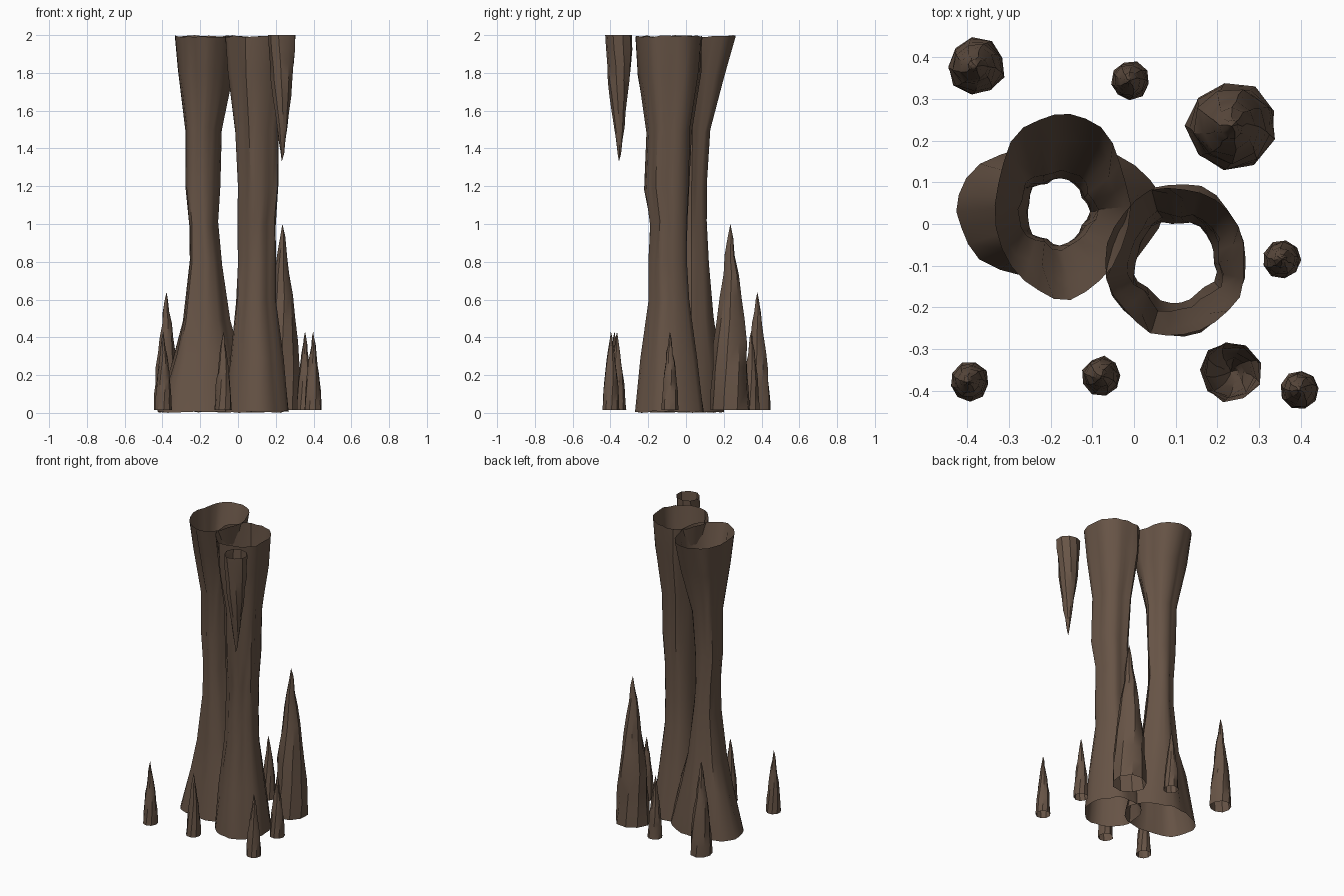
import bpy
import bmesh
import math
import random

random.seed(7)

default_cube = bpy.data.objects.get("Cube")
if default_cube:
    bpy.data.objects.remove(default_cube, do_unlink=True)

# One brown stone colour
stone = bpy.data.materials.new("brown stone")
stone.use_nodes = True
colour = (0.135, 0.088, 0.061, 1)
stone.diffuse_color = colour
shader = stone.node_tree.nodes["Principled BSDF"]
shader.inputs["Base Color"].default_value = colour
shader.inputs["Roughness"].default_value = 0.9


def make_object(name, bm, sharp_angle):
    mesh = bpy.data.meshes.new(name)
    bm.to_mesh(mesh)
    bm.free()
    mesh.materials.append(stone)
    obj = bpy.data.objects.new(name, mesh)
    bpy.context.collection.objects.link(obj)
    bpy.ops.object.select_all(action="DESELECT")
    obj.select_set(True)
    bpy.context.view_layer.objects.active = obj
    bpy.ops.object.shade_smooth_by_angle(angle=math.radians(sharp_angle))
    return obj


def skin(bm, lower, upper):
    """Join two rings of vertices with outward-facing quads."""
    count = len(lower)
    for i in range(count):
        j = (i + 1) % count
        bm.faces.new((lower[i], lower[j], upper[j], upper[i]))


def make_column(name, sections, phase, sides=26):
    """Open fluted tube; each section is z, x min, x max, y min, y max."""
    bm = bmesh.new()
    previous = None
    for z, x0, x1, y0, y1 in sections:
        is_end = z in (0, 2)
        depth = 0.02 if is_end else 0.06
        ring = []
        for i in range(sides):
            a = math.tau * i / sides
            flute = math.sin(5 * a + phase + z) + 0.6 * math.sin(8 * a + 2 * phase)
            r = 1 + depth * (flute - 0.4) + random.uniform(-depth, depth) / 3
            edge = random.uniform(0, 0.012) if is_end else random.uniform(-0.02, 0.02)
            ring.append(bm.verts.new((
                (x0 + x1) / 2 + (x1 - x0) / 2 * r * math.cos(a),
                (y0 + y1) / 2 + (y1 - y0) / 2 * r * math.sin(a),
                z - edge if z == 2 else z + edge)))
        if previous:
            skin(bm, previous, ring)
        previous = ring
    return make_object(name, bm, 40)


# Height fraction and radius fraction from the wide end to the tip
SPIKE = ((0, 1), (0.1, 0.95), (0.22, 0.88), (0.35, 0.8), (0.48, 0.66),
         (0.6, 0.52), (0.72, 0.38), (0.82, 0.25), (0.92, 0.13))


def make_spike(name, x, y, radius, base, tip, sides=9):
    """Open-ended knobbly cone rising or hanging from base to tip."""
    bm = bmesh.new()
    height = tip - base
    turn = random.uniform(0, math.tau)
    previous = None
    for level, width in SPIKE:
        r = radius * width
        cx = x + random.uniform(-0.06, 0.06) * radius * level
        cy = y + random.uniform(-0.06, 0.06) * radius * level
        ring = []
        for i in range(sides):
            a = turn + math.tau * i / sides + level * 0.6
            k = r * random.uniform(0.93, 1.05)
            wobble = random.uniform(0, 0.02) * height * (level > 0)
            ring.append(bm.verts.new((cx + k * math.cos(a), cy + k * math.sin(a),
                                      base + height * level + wobble)))
        if previous:
            skin(bm, previous, ring)
        previous = ring
    point = bm.verts.new((x, y, tip))
    for i in range(sides):
        bm.faces.new((previous[i], previous[(i + 1) % sides], point))
    if height < 0:
        bmesh.ops.reverse_faces(bm, faces=bm.faces[:])
    return make_object(name, bm, 35)


# Two full-height columns, flared at both ends
make_column("right_column", (
    (0, -0.43, 0.07, -0.14, 0.2),
    (0.3, -0.35, 0, -0.1, 0.17),
    (0.5, -0.3, -0.05, -0.08, 0.14),
    (0.8, -0.26, -0.09, -0.06, 0.12),
    (1, -0.26, -0.11, -0.05, 0.11),
    (1.2, -0.28, -0.1, -0.05, 0.11),
    (1.5, -0.28, -0.09, -0.06, 0.13),
    (1.8, -0.32, -0.03, -0.13, 0.21),
    (2, -0.335, -0.01, -0.18, 0.27)), 0.8)
make_column("left_column", (
    (0, -0.07, 0.27, -0.27, 0.1),
    (0.3, -0.04, 0.24, -0.24, 0.06),
    (0.6, -0.01, 0.2, -0.2, 0.02),
    (0.8, 0, 0.2, -0.2, 0.01),
    (1, 0, 0.2, -0.19, 0.01),
    (1.2, 0, 0.215, -0.22, 0.02),
    (1.5, -0.015, 0.215, -0.21, 0.03),
    (1.8, -0.05, 0.25, -0.255, 0.08),
    (2, -0.07, 0.27, -0.27, 0.09)), 2.4)

# Stalagmites on the ground
FLOOR = 0.015
make_spike("large_stalagmite", 0.235, 0.235, 0.11, FLOOR, 1)
make_spike("medium_stalagmite", -0.378, 0.378, 0.07, FLOOR, 0.64)
SMALL = ((-0.01, 0.345), (0.355, -0.085), (-0.395, -0.378),
         (-0.078, -0.365), (0.398, -0.398))
for number, (x, y) in enumerate(SMALL, 1):
    make_spike(f"small_stalagmite_{number}", x, y, 0.047, FLOOR, 0.43)

# Stalactite hanging from the top
make_spike("stalactite", 0.232, -0.355, 0.075, 2, 1.33)
